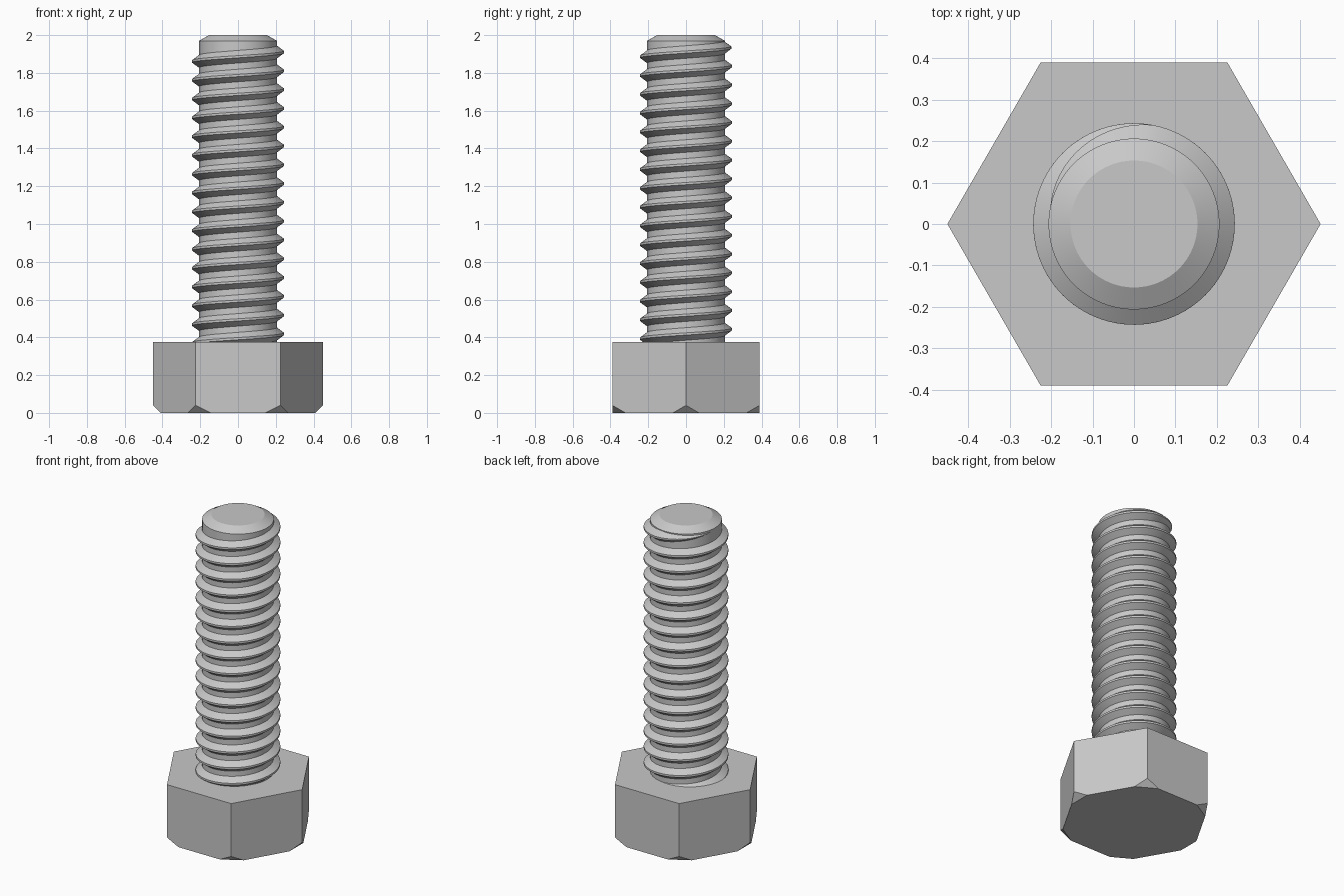
import bpy, bmesh, math
from mathutils import Vector

default = bpy.data.objects.get("Cube")
if default:
    bpy.data.objects.remove(default, do_unlink=True)

steel = bpy.data.materials.new("steel grey")
steel.use_nodes = True
colour = (0.58, 0.58, 0.58, 1)
steel.diffuse_color = colour
steel.node_tree.nodes["Principled BSDF"].inputs["Base Color"].default_value = colour

HEAD_R, HEAD_H, BEVEL = 0.45, 0.375, 0.04
CORE_R, CREST_R, PITCH = 0.206, 0.243, 0.0995
SEGMENTS = 96


def finish(bm, name, smooth):
    """Turn a bmesh into a named, shaded object."""
    bmesh.ops.recalc_face_normals(bm, faces=bm.faces[:])
    mesh = bpy.data.meshes.new(name)
    bm.to_mesh(mesh)
    bm.free()
    mesh.materials.append(steel)
    obj = bpy.data.objects.new(name, mesh)
    bpy.context.collection.objects.link(obj)
    if smooth:
        bpy.ops.object.select_all(action='DESELECT')
        obj.select_set(True)
        bpy.context.view_layer.objects.active = obj
        bpy.ops.object.shade_smooth_by_angle(angle=math.radians(25))
    return obj


def bridge(bm, a, b):
    """Join two vertex loops of equal length with quads."""
    for i in range(len(a)):
        j = (i + 1) % len(a)
        bm.faces.new((a[i], a[j], b[j], b[i]))


def ring(bm, radius, z, count):
    return [bm.verts.new((radius * math.cos(math.tau * i / count),
                          radius * math.sin(math.tau * i / count), z))
            for i in range(count)]


def lathe(rings, count):
    """Capped solid from (radius, z) rings."""
    bm = bmesh.new()
    loops = [ring(bm, r, z, count) for r, z in rings]
    for a, b in zip(loops, loops[1:]):
        bridge(bm, a, b)
    bm.faces.new(loops[0])
    bm.faces.new(loops[-1])
    return bm


# Hexagonal head with its lower corners cut off
bm = lathe([(HEAD_R, 0), (HEAD_R, HEAD_H)], 6)
for i in range(6):
    out = Vector((math.cos(math.tau * i / 6), math.sin(math.tau * i / 6), 0))
    cut = bmesh.ops.bisect_plane(
        bm, geom=bm.verts[:] + bm.edges[:] + bm.faces[:], dist=1e-5,
        plane_co=out * (HEAD_R - BEVEL), plane_no=out - Vector((0, 0, 1)),
        clear_outer=True)
    edges = [e for e in cut["geom_cut"] if isinstance(e, bmesh.types.BMEdge)]
    bmesh.ops.holes_fill(bm, edges=edges, sides=0)
finish(bm, "hex_head", False)

# Shank core with a chamfered tip
bm = lathe([(CORE_R, HEAD_H - 0.02), (CORE_R, 1.97), (0.153, 2.0)], SEGMENTS)
finish(bm, "shank", True)

# Helical thread ridge: starts inside the head, fades out near the tip
START, FADE, END = -0.8, 15.22, 15.5
ROOT_R = CORE_R - 0.005
steps = round((END - START) * SEGMENTS)
bm = bmesh.new()
first = previous = None
for s in range(steps + 1):
    turn = START + (END - START) * s / steps
    size = max(0.03, min(1, (END - turn) / (END - FADE)))
    angle, z = math.tau * turn, 0.418 + PITCH * turn
    crest = ROOT_R + (CREST_R - ROOT_R) * size
    section = [bm.verts.new((r * math.cos(angle), r * math.sin(angle), z + h * size))
               for r, h in ((ROOT_R, -0.037), (crest, -0.006),
                            (crest, 0.006), (ROOT_R, 0.037))]
    if previous:
        bridge(bm, previous, section)
    else:
        first = section
    previous = section
bm.faces.new(first)
bm.faces.new(previous)
finish(bm, "thread", True)
